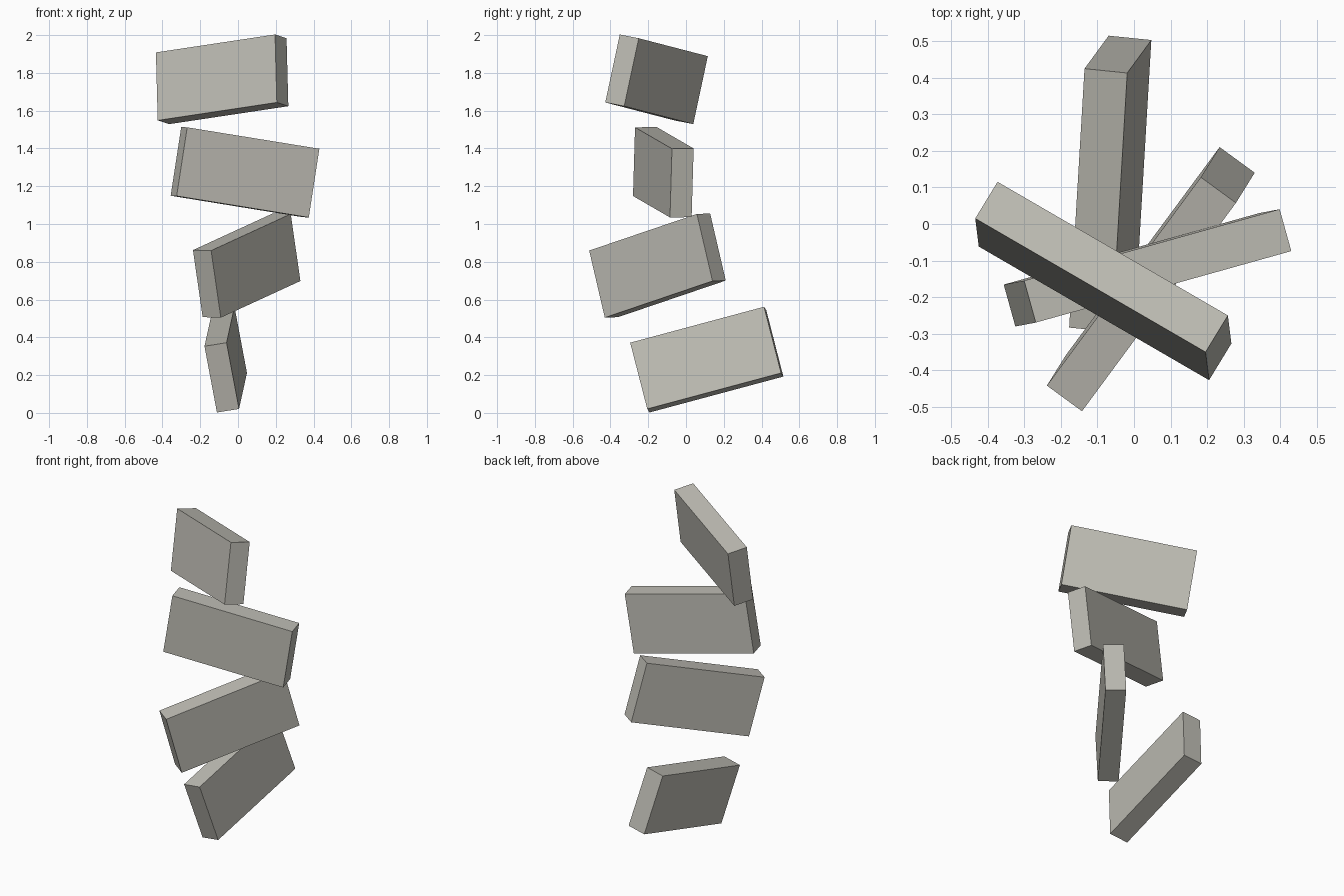
import bpy
import bmesh
from mathutils import Matrix, Vector

default_cube = bpy.data.objects.get("Cube")
if default_cube:
    bpy.data.objects.remove(default_cube, do_unlink=True)

# Single stone colour
stone = bpy.data.materials.new("warm_grey_stone")
stone.use_nodes = True
colour = (0.52, 0.51, 0.46, 1.0)
stone.diffuse_color = colour
shader = stone.node_tree.nodes["Principled BSDF"]
shader.inputs["Base Color"].default_value = colour
shader.inputs["Roughness"].default_value = 0.8

# Every block shares one size: length, thickness, height
BLOCK_SIZE = (0.735, 0.119, 0.368)


def add_block(name, centre, along, up):
    """Add a tilted slab from its centre, long direction and up direction."""
    x_axis = Vector(along).normalized()
    y_axis = Vector(up).cross(x_axis).normalized()
    z_axis = x_axis.cross(y_axis)
    rotation = Matrix((x_axis, y_axis, z_axis)).transposed()

    mesh = bpy.data.meshes.new(name)
    bm = bmesh.new()
    bmesh.ops.create_cube(bm, size=1.0)
    bmesh.ops.scale(bm, vec=BLOCK_SIZE, verts=bm.verts)
    bm.to_mesh(mesh)
    bm.free()
    mesh.materials.append(stone)

    block = bpy.data.objects.new(name, mesh)
    block.matrix_world = Matrix.Translation(centre) @ rotation.to_4x4()
    bpy.context.collection.objects.link(block)


# Tumbling blocks, from the ground up
add_block("bottom_block", (-0.065, 0.11, 0.282),
          (0.042, 0.708, 0.19), (-0.066, -0.091, 0.35))
add_block("lower_middle_block", (0.046, -0.151, 0.78),
          (0.422, 0.571, 0.194), (-0.048, -0.078, 0.355))
add_block("upper_middle_block", (0.037, -0.12, 1.274),
          (0.697, 0.195, -0.113), (0.057, 0.011, 0.363))
add_block("top_block", (-0.084, -0.156, 1.766),
          (0.631, -0.366, 0.095), (-0.008, 0.076, 0.36))
